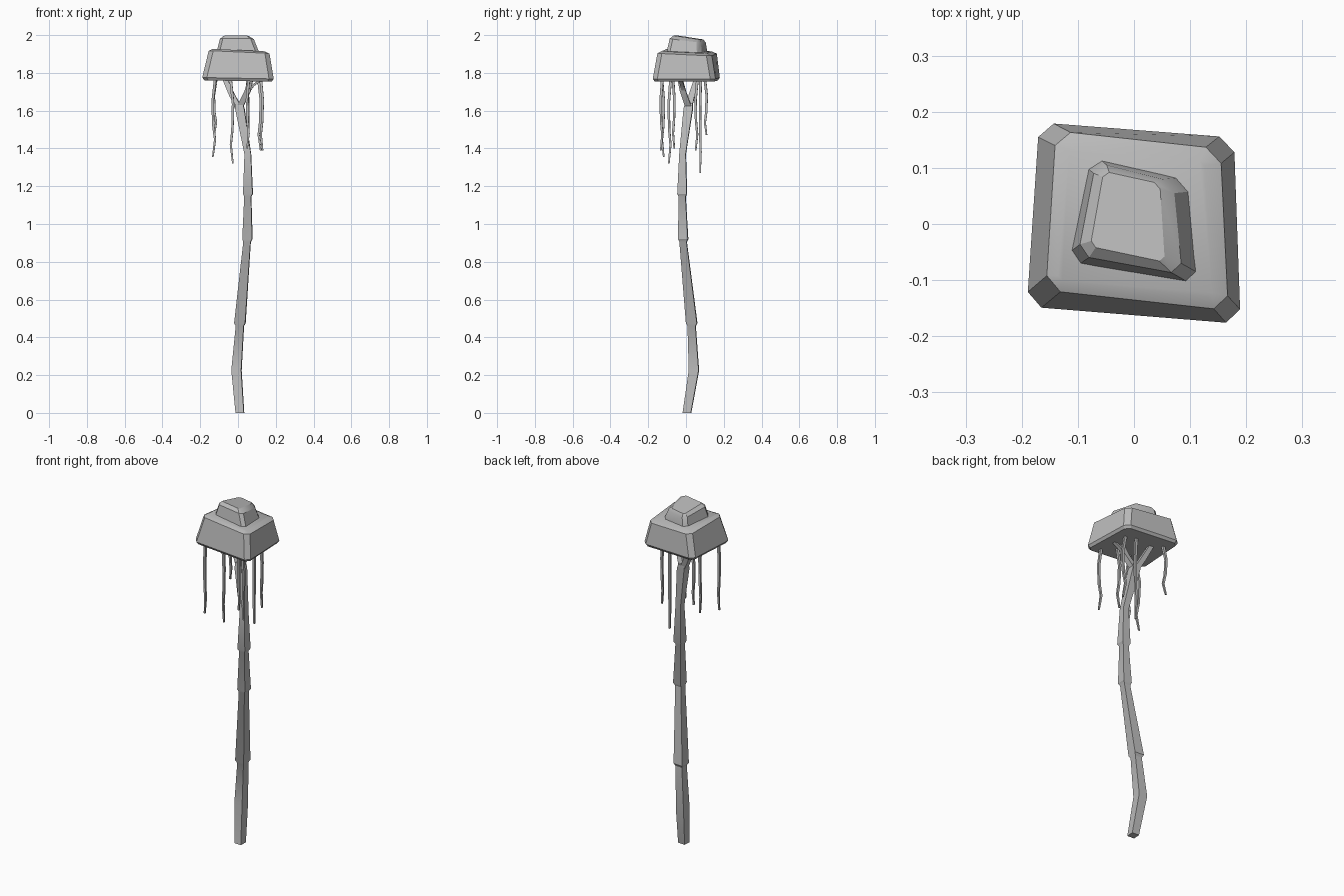
import bpy, bmesh, math
from mathutils import Vector

if "Cube" in bpy.data.objects:
    bpy.data.objects.remove(bpy.data.objects["Cube"])

grey = bpy.data.materials.new("plain grey")
grey.diffuse_color = (0.5, 0.5, 0.5, 1)
grey.use_nodes = True
grey.node_tree.nodes["Principled BSDF"].inputs["Base Color"].default_value = grey.diffuse_color


def loft(name, rings, smooth=True):
    """Skin a stack of equal-length point rings and cap both ends."""
    bm = bmesh.new()
    vs = [[bm.verts.new(p) for p in r] for r in rings]
    n = len(vs[0])
    for a, b in zip(vs, vs[1:]):
        for i in range(n):
            j = (i + 1) % n
            bm.faces.new((a[i], a[j], b[j], b[i]))
    bm.faces.new(vs[0][::-1])
    bm.faces.new(vs[-1])
    bmesh.ops.recalc_face_normals(bm, faces=bm.faces)
    me = bpy.data.meshes.new(name)
    bm.to_mesh(me)
    bm.free()
    ob = bpy.data.objects.new(name, me)
    bpy.context.collection.objects.link(ob)
    me.materials.append(grey)
    if smooth:
        bpy.ops.object.select_all(action='DESELECT')
        ob.select_set(True)
        bpy.context.view_layer.objects.active = ob
        bpy.ops.object.shade_smooth_by_angle(angle=math.radians(30))
    return ob


def cut_quad(quad, cut, z, sx, sy):
    """Four corners, each chamfered by cut, on a plane tilted by sx and sy."""
    pts = []
    q = [Vector(p) for p in quad]
    for i, c in enumerate(q):
        for other in (q[i - 1], q[(i + 1) % 4]):
            p = c + (other - c).normalized() * cut
            pts.append((p.x, p.y, z + sx * p.x + sy * p.y))
    return pts


def square(x, y, z, h):
    """Level square section with a slight turn."""
    return [(x + h * a + 0.06 * h * b, y + h * b - 0.06 * h * a, z)
            for a, b in ((-1, -1), (1, -1), (1, 1), (-1, 1))]


# Canopy: wide lower block, tilted and chamfered
lower_wide = [(-.191, -.147), (.19, -.178), (.178, .154), (-.169, .181)]
lower_top = [(-.157, -.118), (.168, -.154), (.154, .134), (-.139, .166)]
lower_flat = [(-.136, -.1), (.14, -.13), (.125, .112), (-.115, .138)]
lower_under = [(x * .94, y * .94) for x, y in lower_wide]
loft("lower_canopy", [
    cut_quad(lower_under, .022, 1.757, -.02, 0),
    cut_quad(lower_wide, .026, 1.772, -.02, 0),
    cut_quad(lower_top, .026, 1.904, -.05, -.05),
    cut_quad(lower_flat, .008, 1.915, -.05, -.05)])

# Canopy: small upper block
upper_base = [(-.118, -.069), (.118, -.108), (.101, .078), (-.079, .119)]
upper_side = [(-.1, -.056), (.086, -.09), (.07, .075), (-.068, .11)]
upper_flat = [(-.078, -.04), (.055, -.068), (.046, .072), (-.054, .094)]
loft("upper_canopy", [
    cut_quad(upper_base, .02, 1.9, -.05, -.05),
    cut_quad(upper_side, .02, 1.972, -.03, -.13),
    cut_quad(upper_flat, .01, 1.989, -.03, -.15)])

# Trunk: stacked tapering segments with a ledge at each joint
loft("trunk", [square(*s) for s in (
    (.01, .005, 0, .022), (-.008, .042, .225, .026), (.01, .03, .46, .021),
    (.01, .03, .475, .029), (.048, -.015, .905, .019),
    (.05, -.015, .92, .026), (.052, -.02, 1.145, .018),
    (.053, -.02, 1.16, .025), (.052, -.018, 1.37, .017),
    (.01, .012, 1.61, .024), (.005, .016, 1.64, .02))])


# Branches: fork from the trunk top into the canopy
for name, path in {
        "left_branch": ((.012, .012, 1.6, .017), (-.03, .03, 1.68, .016),
                        (-.075, .06, 1.78, .013)),
        "right_branch": ((.005, .016, 1.61, .017), (.05, -.015, 1.7, .016),
                         (.07, -.035, 1.78, .013)),
        "side_twig": ((.045, -.01, 1.69, .01), (.075, -.02, 1.73, .01),
                      (.13, -.03, 1.77, .009))}.items():
    loft(name, [square(*p) for p in path])

# Hanging vines: x, y, lowest z, sway
vines = [(-.122, .105, 1.47, .012), (-.128, -.122, 1.355, .013),
         (-.032, -.087, 1.32, -.012), (.052, -.065, 1.4, .009),
         (.126, -.13, 1.39, -.01), (.115, .055, 1.39, -.012),
         (.052, .076, 1.27, -.004)]
for i, (x, y, low, sway) in enumerate(vines):
    top = 1.77
    loft(f"vine_{i + 1}", [
        square(x + sway * a, y - sway * a * .8, top + (low - top) * t, h)
        for t, a, h in ((0, .6, .007), (.3, -.5, .0065),
                        (.6, -.2, .006), (.78, .5, .0055), (1, -.4, .004))])
